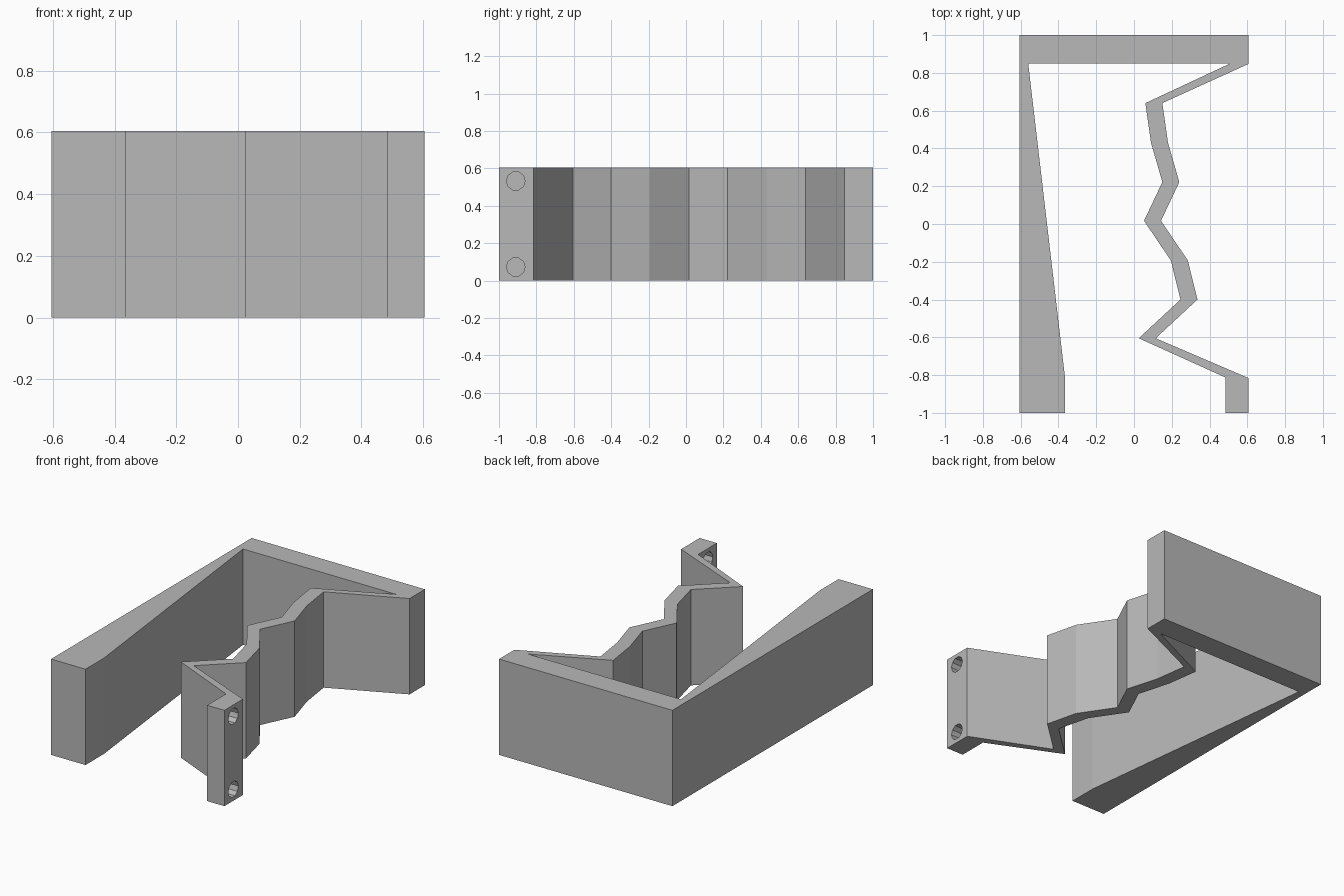
import bpy
import bmesh
from math import pi

cube = bpy.data.objects.get("Cube")
if cube:
    bpy.data.objects.remove(cube, do_unlink=True)

HEIGHT = 0.605
HALF = 0.605      # half of the width
RIBBON = 0.09     # thickness of the zigzag arm along x

grey = bpy.data.materials.new("plain grey")
grey.use_nodes = True
colour = (0.48, 0.48, 0.48, 1)
grey.diffuse_color = colour
grey.node_tree.nodes["Principled BSDF"].inputs["Base Color"].default_value = colour


def extrude_profile(name, points, height):
    """Raise a closed flat outline into a solid standing on the ground."""
    bm = bmesh.new()
    face = bm.faces.new([bm.verts.new((x, y, 0)) for x, y in points])
    result = bmesh.ops.extrude_face_region(bm, geom=[face])
    top = [v for v in result["geom"] if isinstance(v, bmesh.types.BMVert)]
    bmesh.ops.translate(bm, verts=top, vec=(0, 0, height))
    bmesh.ops.recalc_face_normals(bm, faces=bm.faces)
    mesh = bpy.data.meshes.new(name)
    bm.to_mesh(mesh)
    bm.free()
    mesh.materials.append(grey)
    obj = bpy.data.objects.new(name, mesh)
    bpy.context.collection.objects.link(obj)
    return obj


# Inner edge of the zigzag arm, from back to front
zigzag = [(0.06, 0.64), (0.09, 0.43), (0.15, 0.222), (0.053, 0.017),
          (0.195, -0.193), (0.246, -0.4), (0.025, -0.605)]
zigzag_outer = [(x + RIBBON, y) for x, y in reversed(zigzag)]

# Tapered arm, back wall, zigzag arm and end tab share one outline
outline = [(-HALF, -1), (-HALF, 1), (HALF, 1), (HALF, 0.847)]
outline += reversed(zigzag_outer)
outline += [(HALF, -0.815), (HALF, -1), (0.485, -1), (0.485, -0.813)]
outline += reversed(zigzag)
outline += [(0.51, 0.85), (-0.56, 0.85), (-0.365, -0.815), (-0.365, -1)]
bracket = extrude_profile("clamp_bracket", outline, HEIGHT)

# Two screw holes through the end tab
for z in (0.073, 0.533):
    bpy.ops.mesh.primitive_cylinder_add(vertices=10, radius=0.05, depth=0.3,
                                        location=(0.545, -0.91, z),
                                        rotation=(0, pi / 2, 0))
    cutter = bpy.context.object
    cutter.name = "screw_hole_cutter"
    cutter.hide_render = True
    cutter.data.materials.append(grey)
    cut = bracket.modifiers.new("screw_hole", 'BOOLEAN')
    cut.operation = 'DIFFERENCE'
    cut.solver = 'EXACT'
    cut.object = cutter
    bpy.context.view_layer.objects.active = bracket
    bpy.ops.object.modifier_apply(modifier=cut.name)
    bpy.data.objects.remove(cutter, do_unlink=True)
